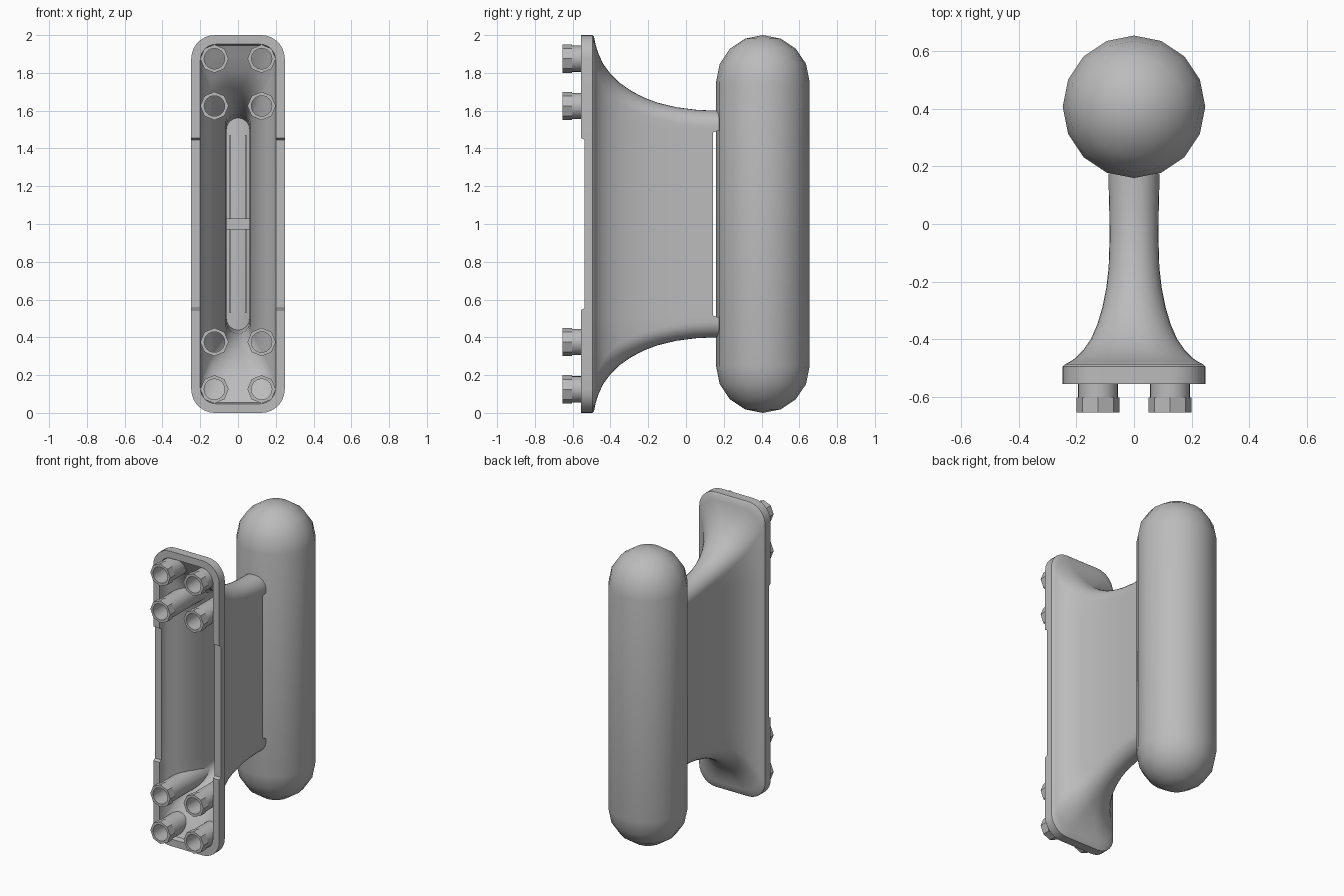
import bpy, bmesh, math
from mathutils import Vector
from mathutils.bvhtree import BVHTree

if "Cube" in bpy.data.objects:
    bpy.data.objects.remove(bpy.data.objects["Cube"])

grey = bpy.data.materials.new("mid grey")
grey.diffuse_color = (0.5, 0.5, 0.5, 1)
grey.use_nodes = True
grey.node_tree.nodes["Principled BSDF"].inputs["Base Color"].default_value = grey.diffuse_color


def finish(name, bm, angle=30):
    bmesh.ops.recalc_face_normals(bm, faces=bm.faces)
    me = bpy.data.meshes.new(name)
    bm.to_mesh(me)
    me.materials.append(grey)
    ob = bpy.data.objects.new(name, me)
    bpy.context.collection.objects.link(ob)
    bpy.ops.object.select_all(action='DESELECT')
    ob.select_set(True)
    bpy.context.view_layer.objects.active = ob
    bpy.ops.object.shade_smooth_by_angle(angle=math.radians(angle))
    return ob


def loft(bm, rings, closed=False):
    """Skin matching closed rings of points."""
    vs = [[bm.verts.new(p) for p in ring] for ring in rings]
    n = len(vs[0])
    for i in range(len(vs) if closed else len(vs) - 1):
        a, b = vs[i], vs[(i + 1) % len(vs)]
        for j in range(n):
            k = (j + 1) % n
            bm.faces.new((a[j], a[k], b[k], b[j]))
    return vs


def rounded_outline(w, h, r, steps=7):
    """Rounded rectangle in x/z, with fixed side points for the notches."""
    pts = []
    r = min(r, w - 0.001)
    side = (-0.495, -0.485, -0.455, -0.445, 0.445, 0.455, 0.485, 0.495)
    for q in range(4):
        cx = (w - r) * (1 if q in (0, 3) else -1)
        cz = (h - r) * (1 if q < 2 else -1)
        for i in range(steps + 1):
            a = math.pi / 2 * (q + i / steps)
            pts.append((cx + r * math.cos(a), cz + r * math.sin(a)))
        if q == 1:
            pts += [(-w, z) for z in reversed(side)]
        if q == 3:
            pts += [(w, z) for z in side]
    return pts


# Flared hollow bracket: (y, half width, half height, corner radius)
outer = [(0.175, 0.088, 0.6, 0.085), (0.13, 0.088, 0.601, 0.085),
         (0.05, 0.086, 0.605, 0.085), (-0.05, 0.085, 0.618, 0.085),
         (-0.15, 0.088, 0.642, 0.088), (-0.22, 0.096, 0.668, 0.095),
         (-0.29, 0.11, 0.705, 0.105), (-0.35, 0.128, 0.746, 0.115),
         (-0.4, 0.15, 0.795, 0.125), (-0.44, 0.178, 0.85, 0.125),
         (-0.465, 0.203, 0.905, 0.125), (-0.48, 0.225, 0.955, 0.125),
         (-0.487, 0.24, 0.99, 0.125), (-0.495, 0.2475, 1.0, 0.125)]
rim = [(-0.555, 0.2475, 1.0, 0.125), (-0.555, 0.2, 0.952, 0.085)]
inner = [(-0.52, 0.197, 0.945, 0.085), (-0.49, 0.182, 0.89, 0.09),
         (-0.45, 0.15, 0.81, 0.09), (-0.4, 0.12, 0.75, 0.09),
         (-0.34, 0.096, 0.70, 0.085), (-0.26, 0.076, 0.65, 0.075),
         (-0.15, 0.063, 0.606, 0.063), (-0.04, 0.06, 0.58, 0.06),
         (0.1, 0.06, 0.566, 0.06), (0.175, 0.06, 0.56, 0.06)]
rings = []
for y, w, h, r in outer + rim + inner:
    ring = []
    for x, z in rounded_outline(w, h, r):
        yy = y
        if y == -0.555 and abs(z) < 0.45:
            yy = -0.537                      # set-back middle of the rim
        if y == 0.175 and abs(z) < 0.49:
            yy = 0.143                       # side gap next to the grip
        ring.append((x, yy, z + 1))
    rings.append(ring)
bm = bmesh.new()
loft(bm, rings, closed=True)
bracket = finish("flared_bracket", bm, 40)
tree = BVHTree.FromPolygons([v.co.copy() for v in bracket.data.vertices],
                            [tuple(p.vertices) for p in bracket.data.polygons])

# Capsule grip
bm = bmesh.new()
R, CY, N = 0.2475, 0.407, 16
grip = []
for base, sign, order in ((R, -1, range(3, -1, -1)), (2 - R, 1, range(4))):
    for i in order:
        a = math.radians(22.5 * i)
        grip.append([(R * math.cos(a) * math.cos(2 * math.pi * k / N),
                      CY + R * math.cos(a) * math.sin(2 * math.pi * k / N),
                      base + sign * R * math.sin(a)) for k in range(N)])
vs = loft(bm, grip)
for ring, z in ((vs[0], 0), (vs[-1], 2)):
    tip = bm.verts.new((0, CY, z))
    for k in range(N):
        bm.faces.new((ring[k], ring[(k + 1) % N], tip))
finish("capsule_grip", bm)


# Hollow bolt posts that run back until they meet the bracket's inside
def circle(cx, cz, r, y, n=32, octagon=False):
    pts = []
    for k in range(n):
        a = 2 * math.pi * k / n
        rr = r
        if octagon:
            rr = r * math.cos(math.pi / 8) / math.cos(
                (a % (math.pi / 4)) - math.pi / 8)
        pts.append((cx + rr * math.cos(a), y, cz + rr * math.sin(a)))
    return pts


def onto_bracket(ring):
    out = []
    for x, y, z in ring:
        hit = tree.ray_cast(Vector((x, -0.556, z)), Vector((0, 1, 0)))[0]
        out.append((x, hit.y + 0.008 if hit else -0.5, z))
    return out


for row, z in enumerate((0.125, 0.375, 1.625, 1.875)):
    for side, x in (("left", -0.125), ("right", 0.125)):
        bm = bmesh.new()
        loft(bm, [onto_bracket(circle(x, z, 0.069, 0)),
                  circle(x, z, 0.069, -0.603),
                  circle(x, z, 0.075, -0.603, octagon=True),
                  circle(x, z, 0.075, -0.655, octagon=True),
                  circle(x, z, 0.054, -0.655),
                  onto_bracket(circle(x, z, 0.054, 0))])
        finish(f"bolt_post_{side}_{row + 1}", bm)


# Stiffening rib and thin rails inside the neck
def box(name, lo, hi):
    bm = bmesh.new()
    bmesh.ops.create_cube(bm, size=1)
    for v in bm.verts:
        v.co = [lo[i] + (v.co[i] + 0.5) * (hi[i] - lo[i]) for i in range(3)]
    finish(name, bm)


box("neck_rib", (-0.065, 0.02, 0.97), (0.065, 0.135, 1.03))
for s in (-1, 1):
    for half, z in (("lower", 0.53), ("upper", 1.03)):
        x = sorted((s * 0.036, s * 0.046))
        box(f"neck_rail_{half}_{'right' if s > 0 else 'left'}",
            (x[0], 0.1, z), (x[1], 0.135, z + 0.44))
